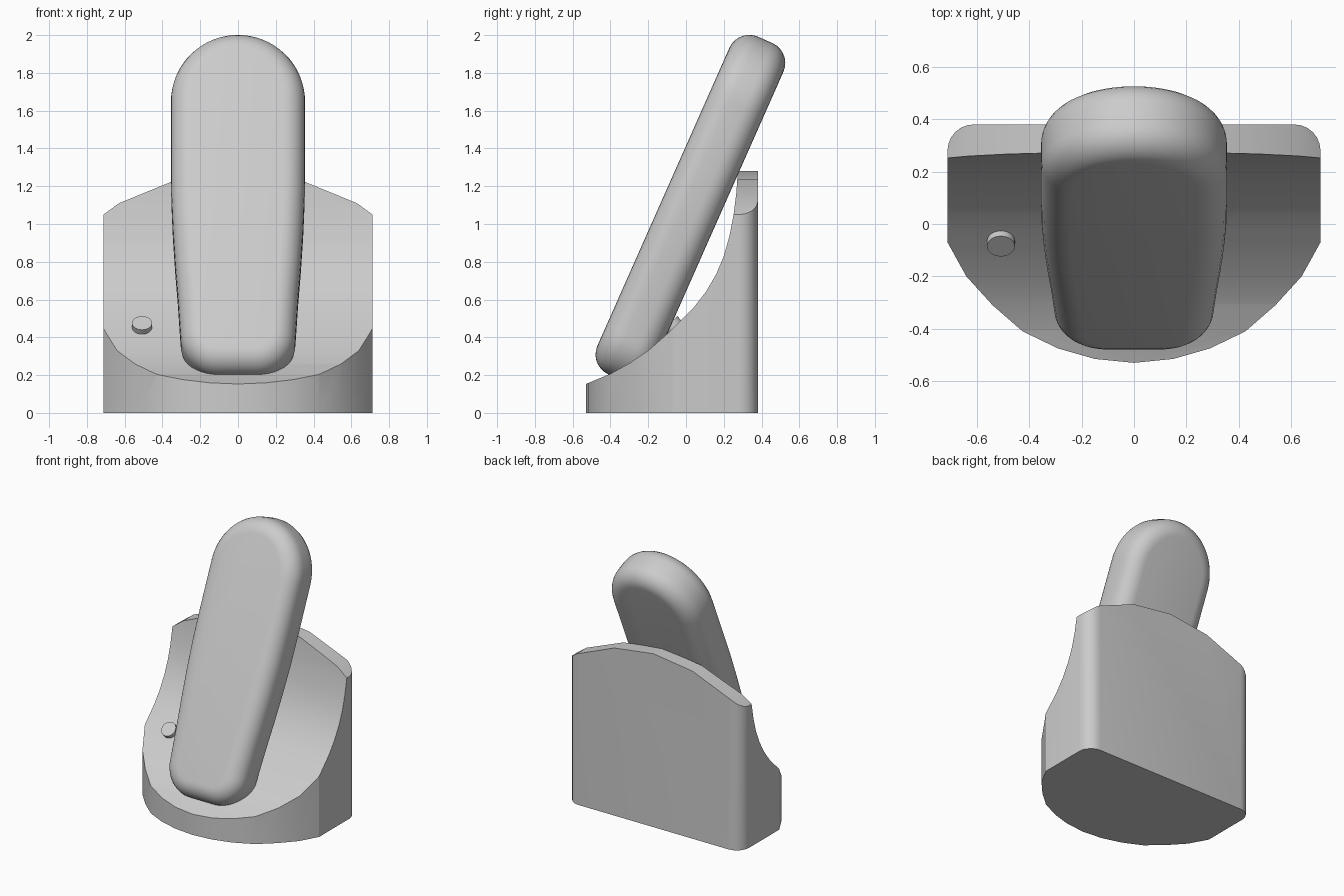
import bpy, bmesh, math
from mathutils import Matrix, Vector

cube = bpy.data.objects.get("Cube")
if cube:
    bpy.data.objects.remove(cube, do_unlink=True)

grey = bpy.data.materials.new("light grey plastic")
grey.use_nodes = True
grey.diffuse_color = (0.6, 0.6, 0.6, 1)
grey.node_tree.nodes["Principled BSDF"].inputs["Base Color"].default_value = (0.6, 0.6, 0.6, 1)


def select_only(obj):
    bpy.ops.object.select_all(action='DESELECT')
    obj.select_set(True)
    bpy.context.view_layer.objects.active = obj


def smooth(obj, degrees):
    select_only(obj)
    bpy.ops.object.shade_smooth_by_angle(angle=math.radians(degrees))


def prism(name, points, place, low, high, bevel=0.0):
    """Extrude a 2D outline; place(a, b, depth) maps it into space."""
    bm = bmesh.new()
    ends = [[bm.verts.new(place(a, b, d)) for a, b in points] for d in (low, high)]
    caps = [bm.faces.new(ring) for ring in ends]
    n = len(points)
    for i in range(n):
        j = (i + 1) % n
        bm.faces.new((ends[0][i], ends[0][j], ends[1][j], ends[1][i]))
    bmesh.ops.recalc_face_normals(bm, faces=bm.faces)
    if bevel:
        rim = [e for cap in caps for e in cap.edges]
        bmesh.ops.bevel(bm, geom=rim, offset=bevel, segments=7, profile=0.5,
                        affect='EDGES', clamp_overlap=True)
    mesh = bpy.data.meshes.new(name)
    bm.to_mesh(mesh)
    bm.free()
    mesh.materials.append(grey)
    obj = bpy.data.objects.new(name, mesh)
    bpy.context.collection.objects.link(obj)
    return obj


def mirrored(half):
    """Close a right-hand outline whose ends may lie on the centre line."""
    return half + [(-x, y) for x, y in reversed(half) if x > 1e-6]


def arc(cx, cy, rx, ry, start, end, steps):
    angles = [math.radians(start + (end - start) * i / steps) for i in range(steps + 1)]
    return [(cx + rx * math.cos(t), cy + ry * math.sin(t)) for t in angles]


# Cradle: bowed footprint, trimmed by the scooped side and the arched top
footprint = mirrored([(0, -0.53), (0.15, -0.515), (0.29, -0.475), (0.425, -0.41),
                      (0.54, -0.31), (0.64, -0.20), (0.712, -0.07)]
                     + arc(0.612, 0.28, 0.10, 0.10, 0, 90, 6))
scoop = [(-0.7, 0.095), (-0.53, 0.153), (-0.40, 0.207), (-0.30, 0.262), (-0.20, 0.330),
         (-0.10, 0.418), (-0.03, 0.487), (0.04, 0.557), (0.106, 0.642), (0.16, 0.735),
         (0.20, 0.83), (0.23, 0.935), (0.252, 1.05), (0.267, 1.17), (0.275, 1.29),
         (0.277, 1.6), (0.6, 1.6), (0.6, -0.2), (-0.7, -0.2)]
arch = mirrored([(0, 1.28), (0.32, 1.237), (0.63, 1.11), (0.712, 1.05),
                 (0.9, 0.92), (0.9, -0.3)])

cradle = prism("cradle", footprint, lambda a, b, d: (a, b, d), 0, 1.5)
cutters = [prism("scoop_cutter", scoop, lambda a, b, d: (d, a, b), -1, 1),
           prism("arch_cutter", arch, lambda a, b, d: (a, d, b), -1, 1)]
for cutter in cutters:
    cutter.hide_render = True
    mod = cradle.modifiers.new("trim", 'BOOLEAN')
    mod.operation = 'INTERSECT'
    mod.solver = 'EXACT'
    mod.object = cutter
    select_only(cradle)
    bpy.ops.object.modifier_apply(modifier=mod.name)
    bpy.data.objects.remove(cutter, do_unlink=True)
smooth(cradle, 20)

# Handset: tapered pill leaning back in the cradle
lean = math.radians(23.9)
along = Vector((0, math.sin(lean), math.cos(lean)))
back = Vector((0, math.cos(lean), -math.sin(lean)))
pill = mirrored(arc(0.10, 0.24, 0.205, 0.22, -90, 0, 10)
                + [(0.318, 0.45), (0.333, 0.65), (0.345, 0.85), (0.353, 1.05), (0.355, 1.25)]
                + arc(0, 1.60, 0.355, 0.375, 0, 90, 16)[:-1] + [(0, 1.975)])
handset = prism("handset", pill,
                lambda a, b, d: Vector((a, 0, 0)) + along * b + back * d,
                -0.573, -0.260, bevel=0.115)
smooth(handset, 40)

# Button: short disc set square to the scoop
axis = Vector((0, -0.68, 0.73)).normalized()
bpy.ops.mesh.primitive_cylinder_add(vertices=32, radius=0.053, depth=0.08)
button = bpy.context.object
button.name = "button"
button.data.materials.append(grey)
turn = axis.to_track_quat('Z', 'Y').to_matrix().to_4x4()
centre = Vector((-0.508, -0.085, 0.476)) - axis * 0.04
button.data.transform(Matrix.Translation(centre) @ turn)
smooth(button, 30)
